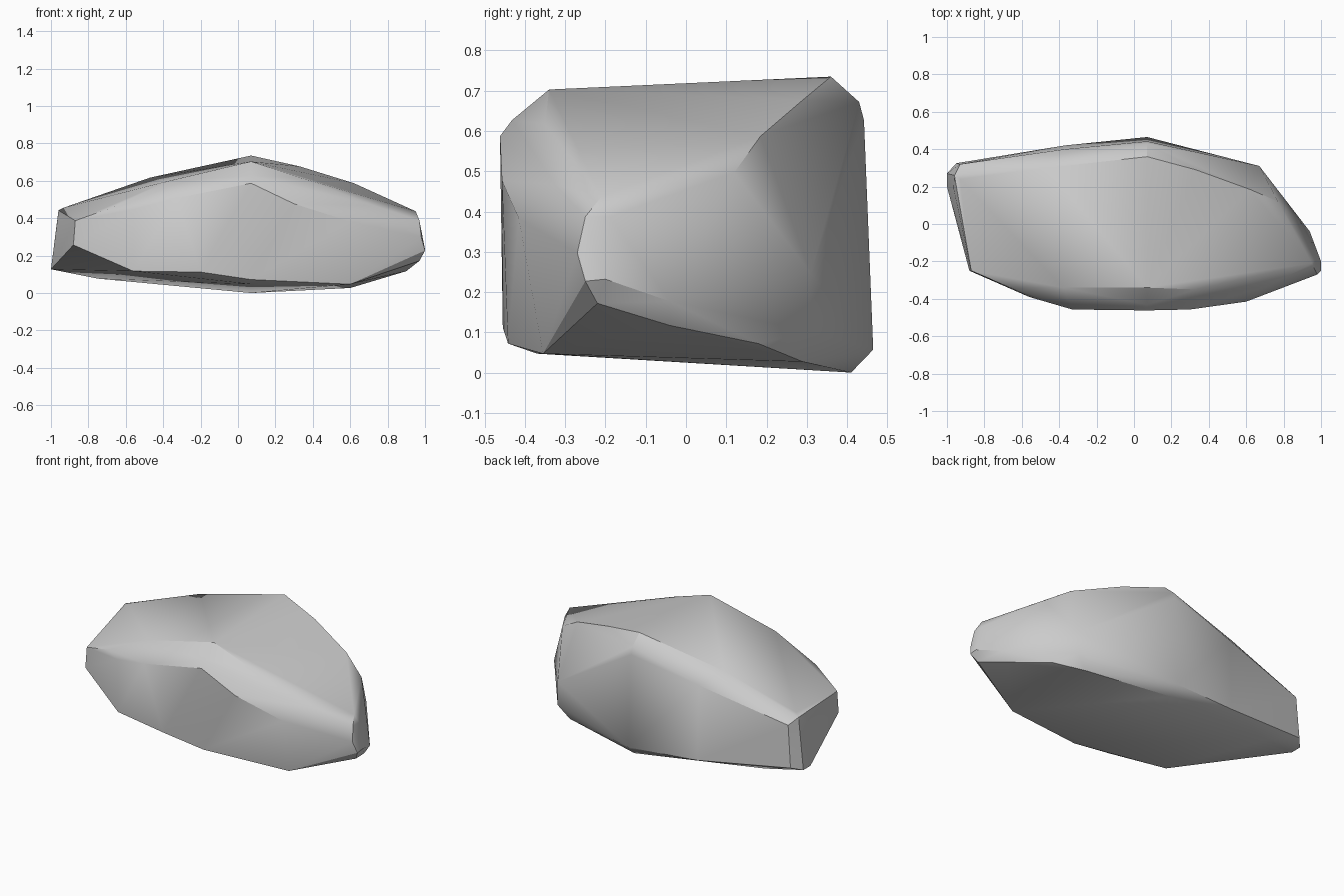
import bpy, bmesh
from math import radians

# Key corners of the chiselled boulder, grouped by the side they shape
top = [
    (0.07, 0.36, 0.738), (0.07, -0.34, 0.706), (0.33, 0.29, 0.68),
    (0.62, 0.185, 0.59), (0.95, -0.21, 0.44), (0.73, -0.325, 0.47),
    (0.33, -0.35, 0.62), (-0.38, -0.34, 0.60), (-0.66, -0.34, 0.465),
    (-0.47, 0.30, 0.62), (-0.93, 0.24, 0.46),
]
front = [
    (0.07, -0.462, 0.59), (0.07, -0.432, 0.63), (-0.33, -0.457, 0.51),
    (-0.56, -0.39, 0.45), (0.30, -0.457, 0.48), (0.60, -0.415, 0.385),
    (-0.20, -0.455, 0.115), (0.07, -0.442, 0.075), (-0.56, -0.385, 0.12),
    (0.60, -0.355, 0.05), (0.07, -0.37, 0.05),
]
right = [
    (0.97, -0.25, 0.39), (0.97, -0.19, 0.39), (0.98, -0.27, 0.30),
    (1.00, -0.25, 0.23), (1.00, -0.20, 0.235), (0.97, -0.22, 0.175),
    (0.90, -0.04, 0.12), (0.94, -0.04, 0.18), (0.75, 0.18, 0.075),
    (0.77, 0.12, 0.50), (0.67, 0.31, 0.25), (0.67, 0.31, 0.105),
]
back = [
    (0.07, 0.43, 0.675), (0.07, 0.442, 0.63), (0.07, 0.465, 0.06),
    (0.07, 0.41, 0.003), (0.60, 0.29, 0.03), (-0.37, 0.40, 0.54),
    (-0.37, 0.42, 0.08), (-0.75, 0.29, 0.08),
]
left = [
    (-0.87, -0.25, 0.39), (-0.88, -0.25, 0.26), (-0.965, 0.19, 0.40),
    (-0.96, 0.26, 0.445), (-0.93, 0.32, 0.41), (-1.00, 0.20, 0.13),
    (-1.00, 0.27, 0.13), (-0.95, 0.325, 0.15),
]

# Boulder: hull of the corners, with near-flat facets merged
bm = bmesh.new()
for p in top + front + right + back + left:
    bm.verts.new(p)
hull = bmesh.ops.convex_hull(bm, input=bm.verts)
loose = [v for v in bm.verts if not v.link_faces]
bmesh.ops.delete(bm, geom=loose, context='VERTS')
bmesh.ops.dissolve_limit(bm, angle_limit=radians(2), verts=bm.verts, edges=bm.edges)
bmesh.ops.recalc_face_normals(bm, faces=bm.faces)
low = min(v.co.z for v in bm.verts)
for v in bm.verts:
    v.co.z -= low

mesh = bpy.data.meshes.new("boulder")
bm.to_mesh(mesh)
bm.free()
boulder = bpy.data.objects.new("boulder", mesh)
bpy.context.collection.objects.link(boulder)

# Soft shading on shallow folds, crisp main edges
bpy.context.view_layer.objects.active = boulder
boulder.select_set(True)
bpy.ops.object.shade_smooth_by_angle(angle=radians(30))
